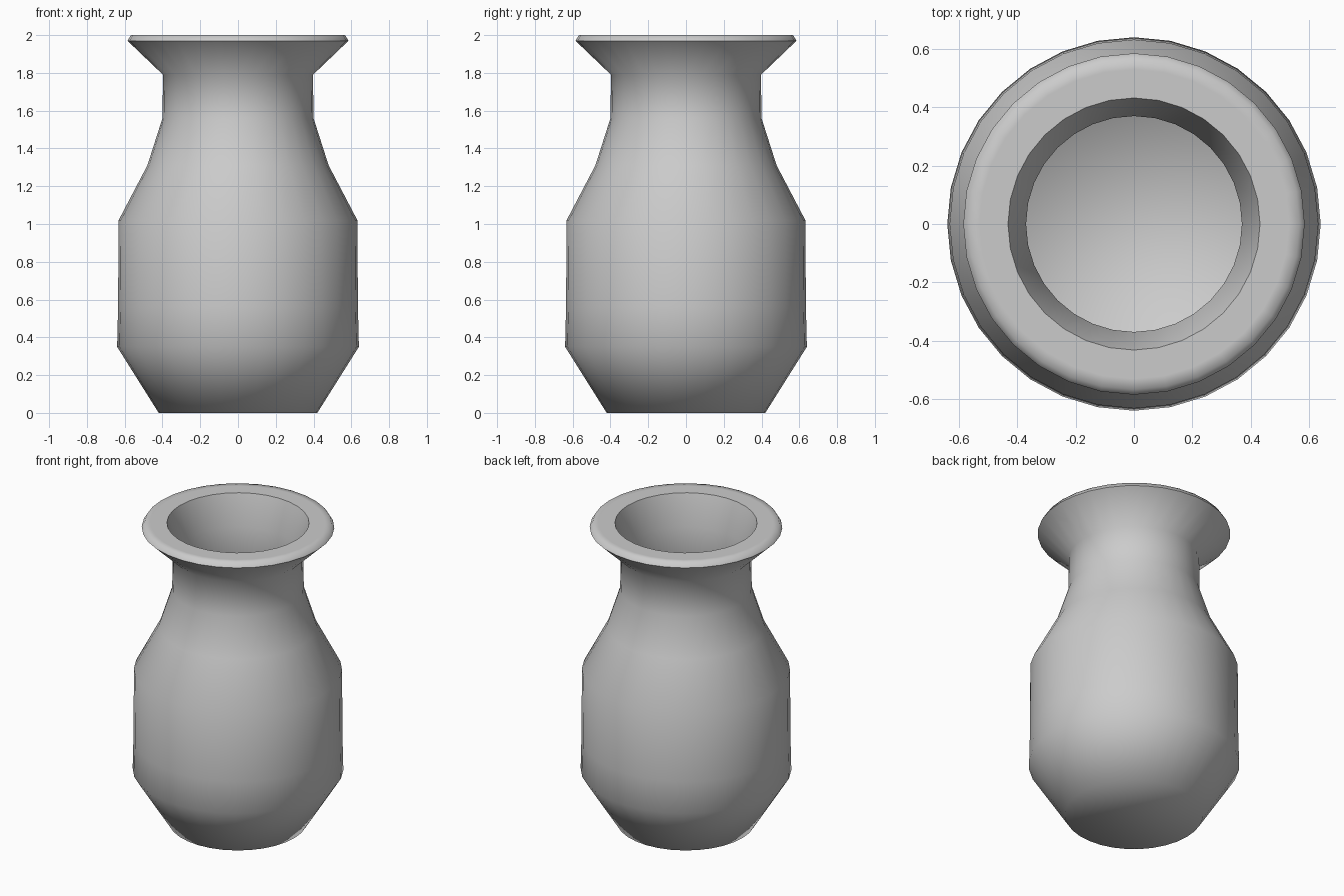
import bpy, bmesh
from math import cos, sin, tau, radians

if "Cube" in bpy.data.objects:
    bpy.data.objects.remove(bpy.data.objects["Cube"])

SIDES = 32

# Profile (radius, z): outer wall upward, over the lip, inner wall downward
outer = [(0.42, 0.0), (0.64, 0.35), (0.635, 0.56), (0.632, 1.02), (0.48, 1.31),
         (0.40, 1.56), (0.397, 1.79), (0.585, 1.97), (0.567, 2.0), (0.53, 2.0)]
inner = [(0.432, 2.0), (0.37, 1.80), (0.37, 1.57), (0.45, 1.32), (0.60, 1.01),
         (0.605, 0.56), (0.605, 0.36), (0.40, 0.04)]
profile = outer + inner

# Vase body: lathe the profile around z
bm = bmesh.new()
rings = [[bm.verts.new((r * cos(tau * i / SIDES), r * sin(tau * i / SIDES), z))
          for i in range(SIDES)] for r, z in profile]
for a, b in zip(rings, rings[1:]):
    for i in range(SIDES):
        j = (i + 1) % SIDES
        bm.faces.new((a[i], a[j], b[j], b[i]))

# Underside and inner floor
bm.faces.new(rings[0][::-1])
bm.faces.new(rings[-1])
bmesh.ops.recalc_face_normals(bm, faces=bm.faces)

mesh = bpy.data.meshes.new("vase")
bm.to_mesh(mesh)
bm.free()
vase = bpy.data.objects.new("vase", mesh)
bpy.context.collection.objects.link(vase)

# Smooth shading, keeping the mouth edge crisp
bpy.context.view_layer.objects.active = vase
vase.select_set(True)
bpy.ops.object.shade_smooth_by_angle(angle=radians(72))
